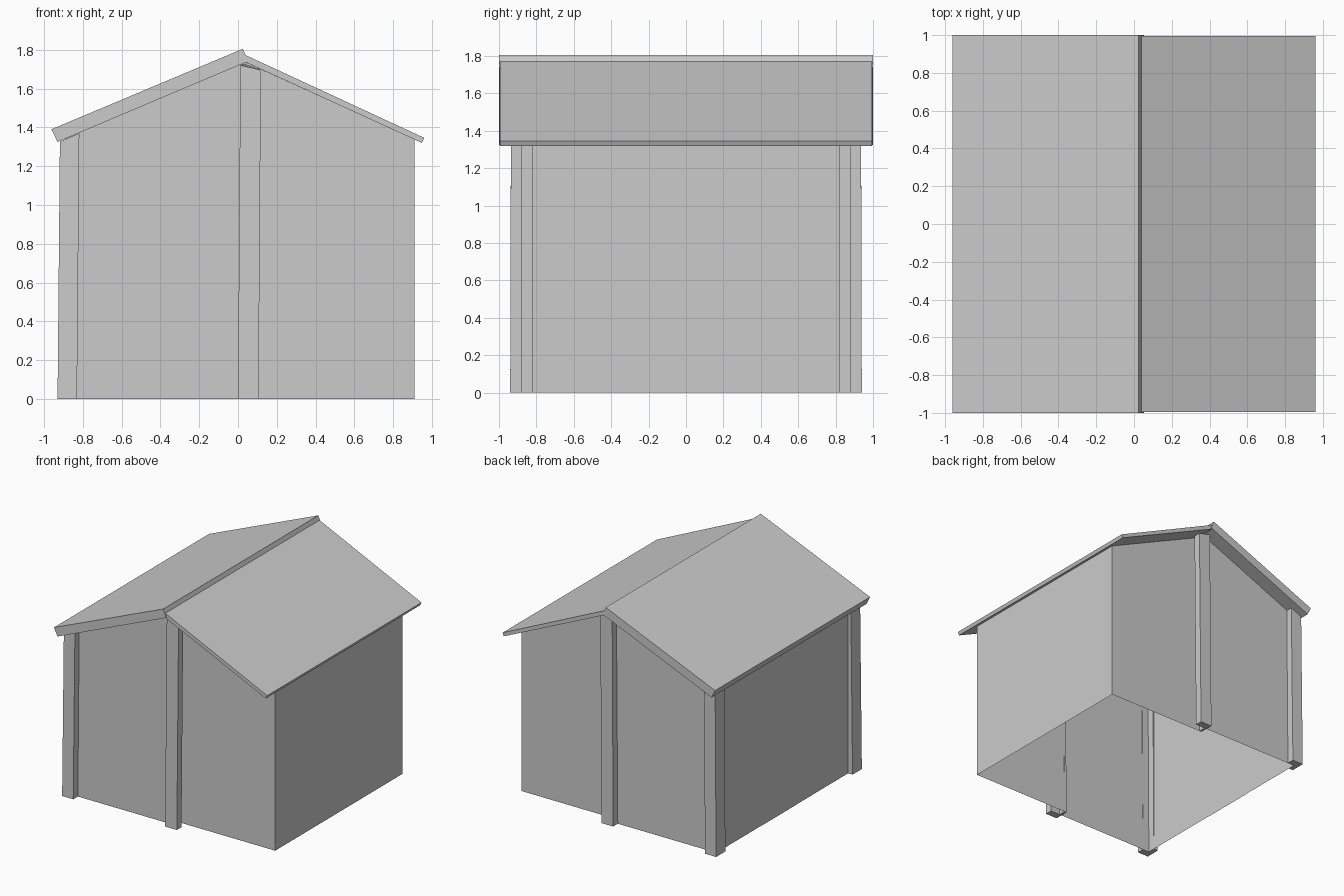
import bpy

if "Cube" in bpy.data.objects:
    bpy.data.objects.remove(bpy.data.objects["Cube"])

RIDGE_X, RIDGE_Z = 0.04, 1.735


def make(name, verts, faces):
    mesh = bpy.data.meshes.new(name)
    mesh.from_pydata(verts, [], faces)
    mesh.validate()
    mesh.update()
    ob = bpy.data.objects.new(name, mesh)
    bpy.context.collection.objects.link(ob)
    return ob


def under_roof(x):
    """Height of the underside of the roof at x."""
    slope = 0.456 if x > RIDGE_X else 0.4227
    return RIDGE_Z - slope * abs(x - RIDGE_X)


def prism(name, bottom, top):
    """Solid between two matching loops."""
    n = len(bottom)
    faces = [(i, (i + 1) % n, n + (i + 1) % n, n + i) for i in range(n)]
    faces += [tuple(reversed(range(n))), tuple(range(n, 2 * n))]
    return make(name, bottom + top, faces)


def post(name, outline, side):
    """Upright with an L section, leaning slightly inward, cut to the roof slope."""
    pts = [(x, y * side) for x, y in outline]
    if side < 0:
        pts.reverse()
    bottom = [(x, y, 0) for x, y in pts]
    top = [(x + 0.012, y * 0.995, under_roof(x + 0.012) - 0.003) for x, y in pts]
    return prism(name, bottom, top)


def roof_slab(name, profile, y0, y1):
    return prism(name, [(x, y0, z) for x, z in profile], [(x, y1, z) for x, z in profile])


def sheet(name, pts):
    return make(name, pts, [tuple(range(len(pts)))])


# Roof: thick left slab overlapping the thinner right one at the ridge
roof_slab("left_roof", [(-0.962, 1.39), (-0.93, 1.325), (0.052, 1.74), (0.025, 1.805)], -1, 1)
roof_slab("right_roof", [(0.035, 1.738), (0.948, 1.32), (0.96, 1.346), (0.04, 1.772)], -0.995, 0.995)

corner_section = [(-0.93, 0.82), (-0.89, 0.82), (-0.89, 0.88), (-0.83, 0.88),
                  (-0.83, 0.94), (-0.93, 0.94)]
middle_section = [(0.0, 0.82), (0.02, 0.82), (0.02, 0.88), (0.106, 0.88),
                  (0.106, 0.94), (0.0, 0.94)]

# Gable walls in two offset halves, with the uprights on the outside
for label, s in (("front", -1), ("back", 1)):
    yl, yr = 0.88 * s, 0.82 * s
    left = [(-0.89, yl, 0), (0.02, yl, 0), (0.02, yl, under_roof(0.02)), (-0.89, yl, under_roof(-0.89))]
    right = [(0.02, yr, 0), (0.91, yr, 0), (0.91, yr, under_roof(0.91)),
             (RIDGE_X, yr, RIDGE_Z), (0.02, yr, under_roof(0.02))]
    if s > 0:
        left.reverse()
        right.reverse()
    sheet(label + "_left_wall", left)
    sheet(label + "_right_wall", right)
    post(label + "_corner_post", corner_section, s)
    post(label + "_middle_post", middle_section, s)

# Side walls
zr, zl = under_roof(0.91), under_roof(-0.89)
sheet("right_wall", [(0.91, -0.82, 0), (0.91, 0.82, 0), (0.91, 0.82, zr), (0.91, -0.82, zr)])
sheet("left_wall", [(-0.89, 0.88, 0), (-0.89, -0.88, 0), (-0.89, -0.88, zl), (-0.89, 0.88, zl)])

# Flush vent panels on the front and right walls
for label, z0, z1 in (("lower", 0.25, 0.39), ("upper", 1.05, 1.19)):
    y, x = -0.822, 0.912
    sheet(label + "_front_vent", [(0.185, y, z0), (0.815, y, z0), (0.815, y, z1), (0.185, y, z1)])
    sheet(label + "_right_vent", [(x, -0.31, z0), (x, 0.315, z0), (x, 0.315, z1), (x, -0.31, z1)])

# Small flush hatch at the foot of the left wall
sheet("left_hatch", [(-0.892, 0.30, 0), (-0.892, -0.16, 0), (-0.892, -0.16, 0.355), (-0.892, 0.30, 0.355)])
